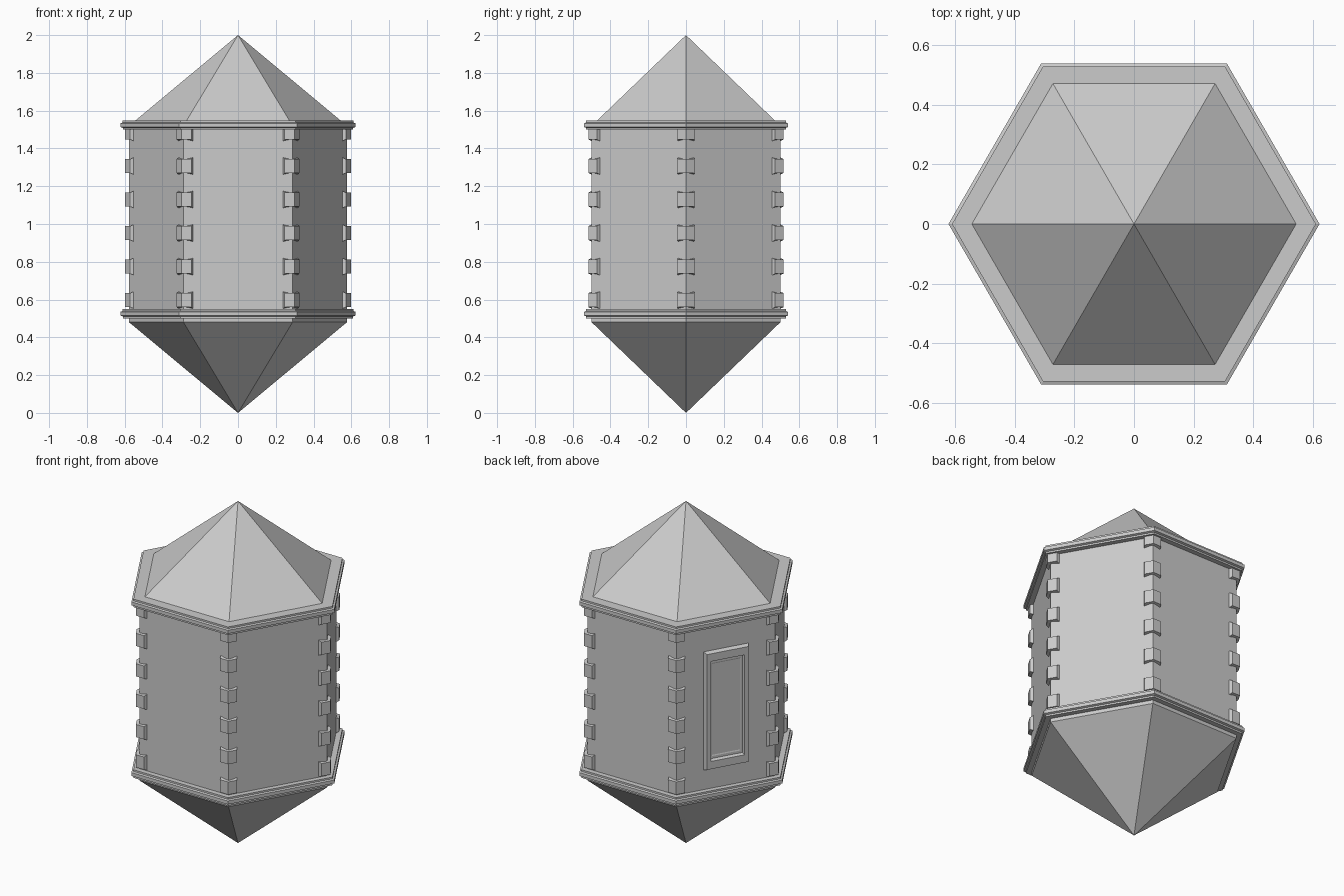
import bpy, bmesh
from math import sin, cos, pi, radians
from mathutils import Vector, Matrix

if "Cube" in bpy.data.objects:
    bpy.data.objects.remove(bpy.data.objects["Cube"])

R = 0.577  # wall corner radius


def finish(bm, name):
    bmesh.ops.remove_doubles(bm, verts=bm.verts, dist=1e-5)
    bmesh.ops.recalc_face_normals(bm, faces=bm.faces)
    me = bpy.data.meshes.new(name)
    bm.to_mesh(me)
    bm.free()
    ob = bpy.data.objects.new(name, me)
    bpy.context.collection.objects.link(ob)
    return ob


def loft(bm, loops, caps=False, closed=False):
    """Skin a series of equal-length point loops with quads."""
    rings = [[bm.verts.new(p) for p in lp] for lp in loops]
    pairs = list(zip(rings, rings[1:])) + ([(rings[-1], rings[0])] if closed else [])
    for a, b in pairs:
        for i in range(len(a)):
            j = (i + 1) % len(a)
            bm.faces.new((a[i], a[j], b[j], b[i]))
    if caps:
        bm.faces.new(rings[0])
        bm.faces.new(rings[-1])


def hexagon(r, z):
    return [(r * cos(i * pi / 3), r * sin(i * pi / 3), z) for i in range(6)]


def pyramid(name, z_base, z_tip):
    bm = bmesh.new()
    ring = [bm.verts.new(p) for p in hexagon(R, z_base)]
    tip = bm.verts.new((0, 0, z_tip))
    for i in range(6):
        bm.faces.new((ring[i], ring[(i + 1) % 6], tip))
    bm.faces.new(ring)
    finish(bm, name)


# Walls, roof and pointed underside
bm = bmesh.new()
loft(bm, [hexagon(R, 0.48), hexagon(R, 1.52)])
finish(bm, "walls")
pyramid("roof", 1.52, 2.0)
pyramid("underside", 0.48, 0.0)

# Stepped mouldings at the top and bottom of the walls
profile = [(0.54, -0.024), (0.61, -0.024), (0.61, -0.014), (0.623, -0.01),
           (0.623, 0.01), (0.611, 0.014), (0.611, 0.024), (0.54, 0.024)]
for name, z in (("lower_moulding", 0.525), ("upper_moulding", 1.523)):
    bm = bmesh.new()
    loft(bm, [hexagon(r, z + dz) for r, dz in profile], closed=True)
    finish(bm, name)

# Chamfered quoin blocks wrapping every corner
bm = bmesh.new()
d1, d2 = Vector((-0.5, 0.866, 0)), Vector((-0.5, -0.866, 0))
n1, n2 = Vector((0.866, 0.5, 0)), Vector((0.866, -0.5, 0))
corner, outer = Vector((R, 0, 0)), Vector((R + 0.02, 0, 0))
section = [corner + d1 * 0.05, corner + d1 * 0.042 + n1 * 0.0173, outer,
           corner + d2 * 0.042 + n2 * 0.0173, corner + d2 * 0.05, Vector((R - 0.03, 0, 0))]
half = [0.045, 0.037, 0.037, 0.037, 0.045, 0.045]
for k in range(6):
    turn = Matrix.Rotation(k * pi / 3, 3, 'Z')
    for row in range(6):
        z = 0.597 + row * 0.1775
        loft(bm, [[turn @ p + Vector((0, 0, z + s * h)) for p, h in zip(section, half)]
                  for s in (-1, 1)], caps=True)
finish(bm, "quoins")

# Framed window on the back left wall: (half width, half height, offset from wall)
steps = [(0.13, 0.345, -0.005), (0.13, 0.345, 0.006), (0.122, 0.337, 0.024),
         (0.098, 0.292, 0.024), (0.094, 0.286, 0.004), (0.085, 0.272, 0.004),
         (0.081, 0.266, 0.002)]
bm = bmesh.new()
normal = Vector((cos(radians(150)), sin(radians(150)), 0))
side = Vector((-normal.y, normal.x, 0))
centre = normal * 0.5 + Vector((0, 0, 1.01))
loft(bm, [[centre + side * (u * w) + Vector((0, 0, v * h)) + normal * o
           for u, v in ((-1, -1), (1, -1), (1, 1), (-1, 1))] for w, h, o in steps], caps=True)
finish(bm, "window")
